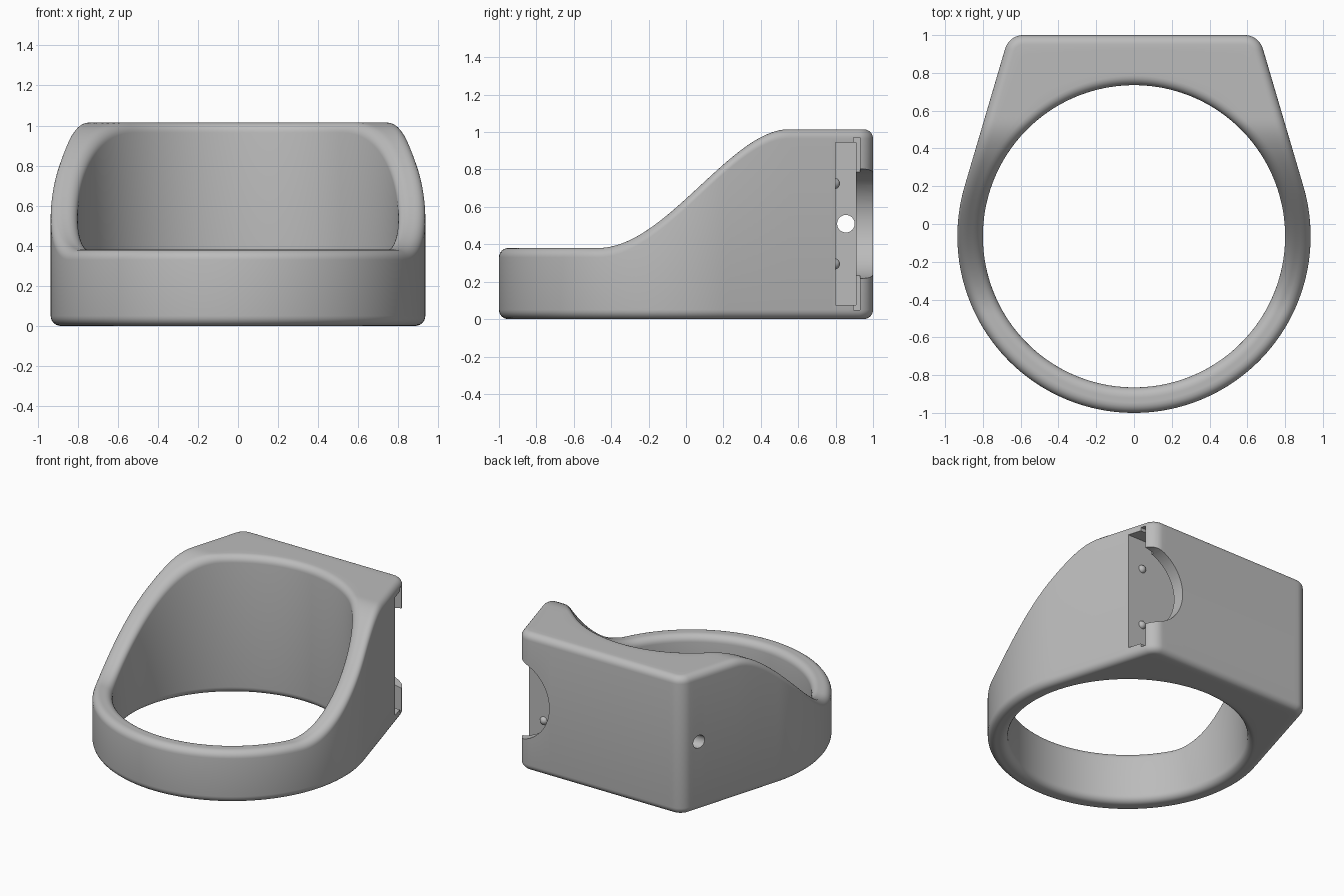
import bpy, bmesh, math
from mathutils import Vector

if "Cube" in bpy.data.objects:
    bpy.data.objects.remove(bpy.data.objects["Cube"], do_unlink=True)

grey = bpy.data.materials.new("plain_grey")
grey.use_nodes = True
colour = (0.5, 0.5, 0.5, 1)
grey.diffuse_color = colour
grey.node_tree.nodes["Principled BSDF"].inputs["Base Color"].default_value = colour

CY, OUTER, BORE = -0.065, 0.935, 0.8      # ring centre and radii
TANGENT = math.radians(16.4)              # where the band meets the straight sides
CORNER, EDGE = 0.1, 0.05                  # corner rounding, rim rounding
BACK = 1.0


def make_object(name, bm):
    bmesh.ops.recalc_face_normals(bm, faces=bm.faces)
    mesh = bpy.data.meshes.new(name)
    bm.to_mesh(mesh)
    bm.free()
    mesh.materials.append(grey)
    obj = bpy.data.objects.new(name, mesh)
    bpy.context.collection.objects.link(obj)
    return obj


def arc(cx, cy, radius, start, end, count):
    out = []
    for i in range(count + 1):
        a = start + (end - start) * i / count
        n = Vector((math.cos(a), math.sin(a)))
        out.append((Vector((cx, cy)) + n * radius, n))
    return out


def line(a, b, normal, count):
    return [(a.lerp(b, i / count), normal) for i in range(1, count)]


def outline():
    """Points and normals of the outer shape, seen from above."""
    fy = BACK - CORNER
    fx = (OUTER - CORNER - (fy - CY) * math.sin(TANGENT)) / math.cos(TANGENT)
    band = arc(0, CY, OUTER, -math.pi / 2, TANGENT, 70)
    corner = arc(fx, fy, CORNER, TANGENT, math.pi / 2, 10)
    middle = Vector((0, BACK))
    half = band + line(band[-1][0], corner[0][0], band[-1][1], 24) + corner
    half += line(corner[-1][0], middle, Vector((0, 1)), 20) + [(middle, Vector((0, 1)))]
    flip = Vector((-1, 1))
    return half + [(p * flip, n * flip) for p, n in reversed(half[1:-1])]


# Height of the top along the depth: low band, S-shaped rise, high block
ys, zs = (-0.47, -0.11, 0.24, 0.55), (0.38, 0.38, 1.015, 1.015)


def bezier(p, t):
    u = 1 - t
    return p[0]*u**3 + 3*p[1]*u*u*t + 3*p[2]*u*t*t + p[3]*t**3


def top_height(y):
    if y <= ys[0]:
        return zs[0]
    if y >= ys[3]:
        return zs[3]
    lo, hi = 0.0, 1.0
    for _ in range(30):
        mid = (lo + hi) / 2
        if bezier(ys, mid) < y:
            lo = mid
        else:
            hi = mid
    return bezier(zs, lo)


# Ring body: a rounded section carried round the outline
STEPS, FLAT = 6, 6
rounding = [(EDGE * (1 - math.cos(a)), EDGE * (1 - math.sin(a)))
            for a in [math.pi / 2 * i / STEPS for i in range(STEPS + 1)]]
bm = bmesh.new()
sections = []
for p, n in outline():
    ray = (p - Vector((0, CY))).normalized()
    bore = Vector((0, CY)) + ray * BORE
    outer = [(p - n * inset, drop) for inset, drop in rounding]
    inner = [(bore + ray * inset, drop) for inset, drop in rounding]
    a, b = outer[-1][0], inner[-1][0]
    flat = [(a.lerp(b, i / FLAT), 0.0) for i in range(1, FLAT)]
    across = outer + flat + inner[::-1]
    loop = [bm.verts.new((q.x, q.y, top_height(q.y) - d)) for q, d in across]
    loop += [bm.verts.new((q.x, q.y, d)) for q, d in reversed(across)]
    sections.append(loop)
for i, loop in enumerate(sections):
    nxt = sections[(i + 1) % len(sections)]
    for j in range(len(loop)):
        k = (j + 1) % len(loop)
        bm.faces.new((loop[j], loop[k], nxt[k], nxt[j]))
ring = make_object("ring_body", bm)


def box(name, low, high):
    bm = bmesh.new()
    bmesh.ops.create_cube(bm, size=1)
    for v in bm.verts:
        v.co = Vector([(l + h) / 2 + c * (h - l) for l, h, c in zip(low, high, v.co)])
    return make_object(name, bm)


def cylinder(name, centre, radius, depth, axis, sides):
    bm = bmesh.new()
    bmesh.ops.create_cone(bm, cap_ends=True, segments=sides, radius1=radius,
                          radius2=radius, depth=depth)
    turn = Vector((0, 0, 1)).rotation_difference(Vector(axis)).to_matrix()
    for v in bm.verts:
        v.co = turn @ v.co + Vector(centre)
    return make_object(name, bm)


# Deep side slot, lid rebate at its mouth, thumb notch and pin hole
cutters = [
    box("slot_cutter", (-0.58, 0.8, 0.075), (1, 0.91, 0.945)),
    box("rebate_cutter", (0.61, 0.895, 0.05), (1, 0.93, 0.97)),
    cylinder("notch_cutter", (0.71, 0.98, 0.51), 0.295, 0.24, (0, 1, 0), 64),
    cylinder("pin_hole_cutter", (-0.6, 0.855, 0.51), 0.047, 0.6, (1, 0, 0), 32),
]
bpy.context.view_layer.objects.active = ring
for cutter in cutters:
    mod = ring.modifiers.new(cutter.name, "BOOLEAN")
    mod.operation = "DIFFERENCE"
    mod.solver = "EXACT"
    mod.object = cutter
    cutter.hide_render = True
    bpy.ops.object.modifier_apply(modifier=mod.name)
    bpy.data.objects.remove(cutter, do_unlink=True)

# Small catches on the inner wall of the slot
catches = []
for name, z in (("lower_catch", 0.295), ("upper_catch", 0.725)):
    bm = bmesh.new()
    bmesh.ops.create_uvsphere(bm, u_segments=20, v_segments=12, radius=0.03)
    bmesh.ops.translate(bm, verts=bm.verts, vec=(0.6, 0.793, z))
    catches.append(make_object(name, bm))

bpy.ops.object.select_all(action="DESELECT")
for obj in [ring] + catches:
    obj.select_set(True)
bpy.ops.object.shade_smooth_by_angle(angle=math.radians(30))
